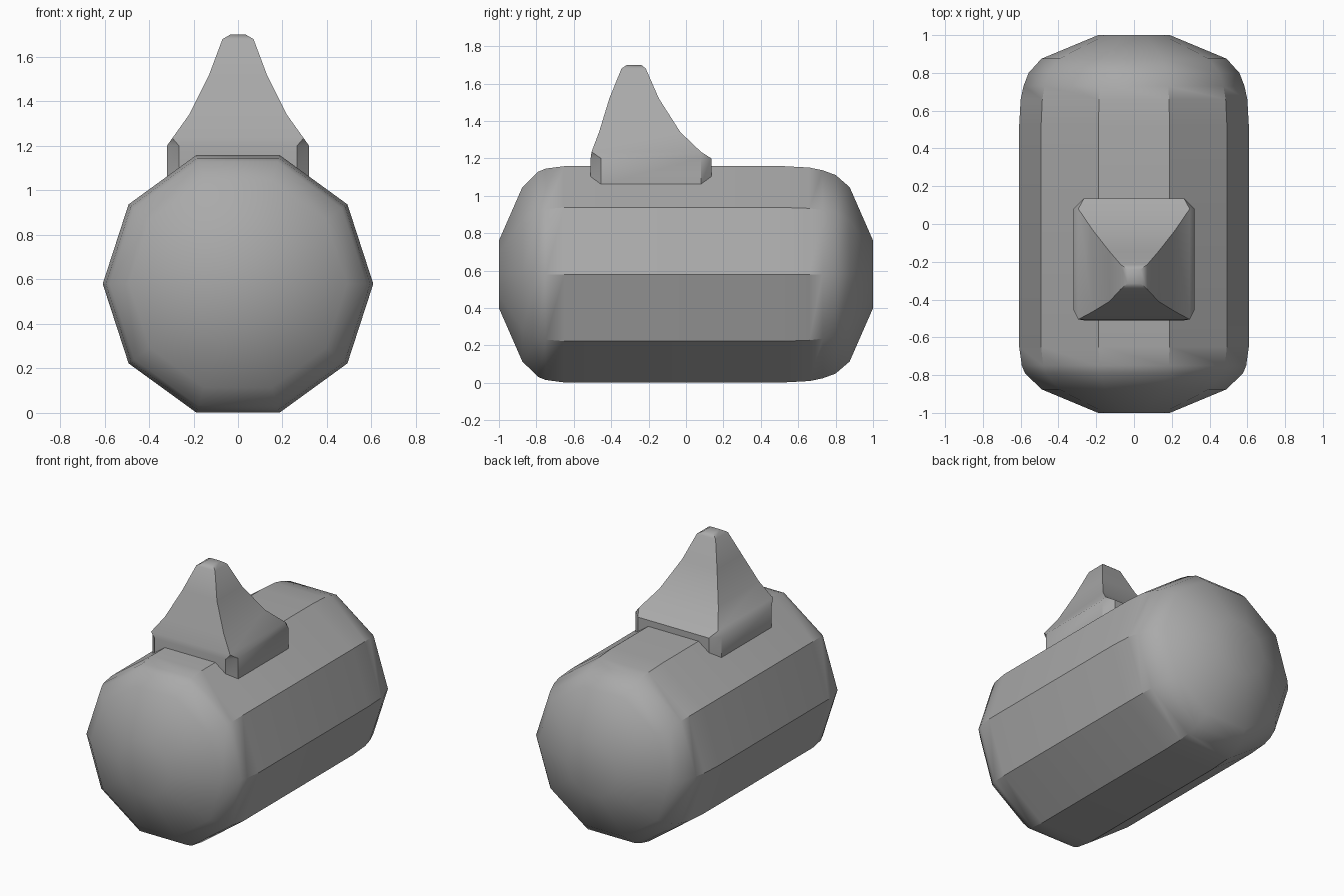
import bpy, bmesh, math

cube = bpy.data.objects.get("Cube")
if cube:
    bpy.data.objects.remove(cube, do_unlink=True)

grey = bpy.data.materials.new("plain grey")
grey.use_nodes = True
colour = (0.4, 0.4, 0.4, 1)
grey.diffuse_color = colour
grey.node_tree.nodes["Principled BSDF"].inputs["Base Color"].default_value = colour


def loft(name, rings, smooth_angle):
    """Skin a closed solid through a series of equal-sized point rings."""
    bm = bmesh.new()
    loops = [[bm.verts.new(p) for p in ring] for ring in rings]
    for a, b in zip(loops, loops[1:]):
        for i in range(len(a)):
            j = (i + 1) % len(a)
            bm.faces.new((a[i], a[j], b[j], b[i]))
    bm.faces.new(loops[0])
    bm.faces.new(loops[-1])
    bmesh.ops.remove_doubles(bm, verts=bm.verts[:], dist=0.0001)
    bmesh.ops.recalc_face_normals(bm, faces=bm.faces[:])
    mesh = bpy.data.meshes.new(name)
    bm.to_mesh(mesh)
    bm.free()
    mesh.materials.append(grey)
    obj = bpy.data.objects.new(name, mesh)
    bpy.context.collection.objects.link(obj)
    bpy.ops.object.select_all(action='DESELECT')
    obj.select_set(True)
    bpy.context.view_layer.objects.active = obj
    bpy.ops.object.shade_smooth_by_angle(angle=math.radians(smooth_angle))
    return obj


def decagon(y, r):
    angles = [math.tau * i / 10 for i in range(10)]
    return [(r * math.cos(a), y, 0.58 + r * math.sin(a)) for a in angles]


def cut_rectangle(z, half_x, front, back, cut):
    """Rectangle with its corners cut off at forty-five degrees."""
    x, c = half_x, cut
    return [(x, front + c, z), (x, back - c, z), (x - c, back, z), (c - x, back, z),
            (-x, back - c, z), (-x, front + c, z), (c - x, front, z), (x - c, front, z)]


# Ten-sided body with rounded ends: (y, radius)
body_profile = [(-1, 0.19), (-0.875, 0.49), (-0.79, 0.577), (-0.75, 0.594),
                (-0.65, 0.608), (0.52, 0.608), (0.66, 0.6), (0.73, 0.585),
                (0.8, 0.558), (0.875, 0.49), (1, 0.19)]
loft("body", [decagon(y, r) for y, r in body_profile], 34)

# Flared spike on a block with cut corners: (z, half width, front, back, cut)
spike_profile = [(1.06, 0.32, -0.51, 0.135, 0.055), (1.2, 0.32, -0.51, 0.135, 0.055),
                 (1.235, 0.295, -0.505, 0.08, 0), (1.34, 0.22, -0.465, -0.03, 0),
                 (1.52, 0.13, -0.41, -0.145, 0), (1.68, 0.07, -0.345, -0.215, 0),
                 (1.7, 0.035, -0.315, -0.24, 0)]
loft("spike", [cut_rectangle(*p) for p in spike_profile], 42)
